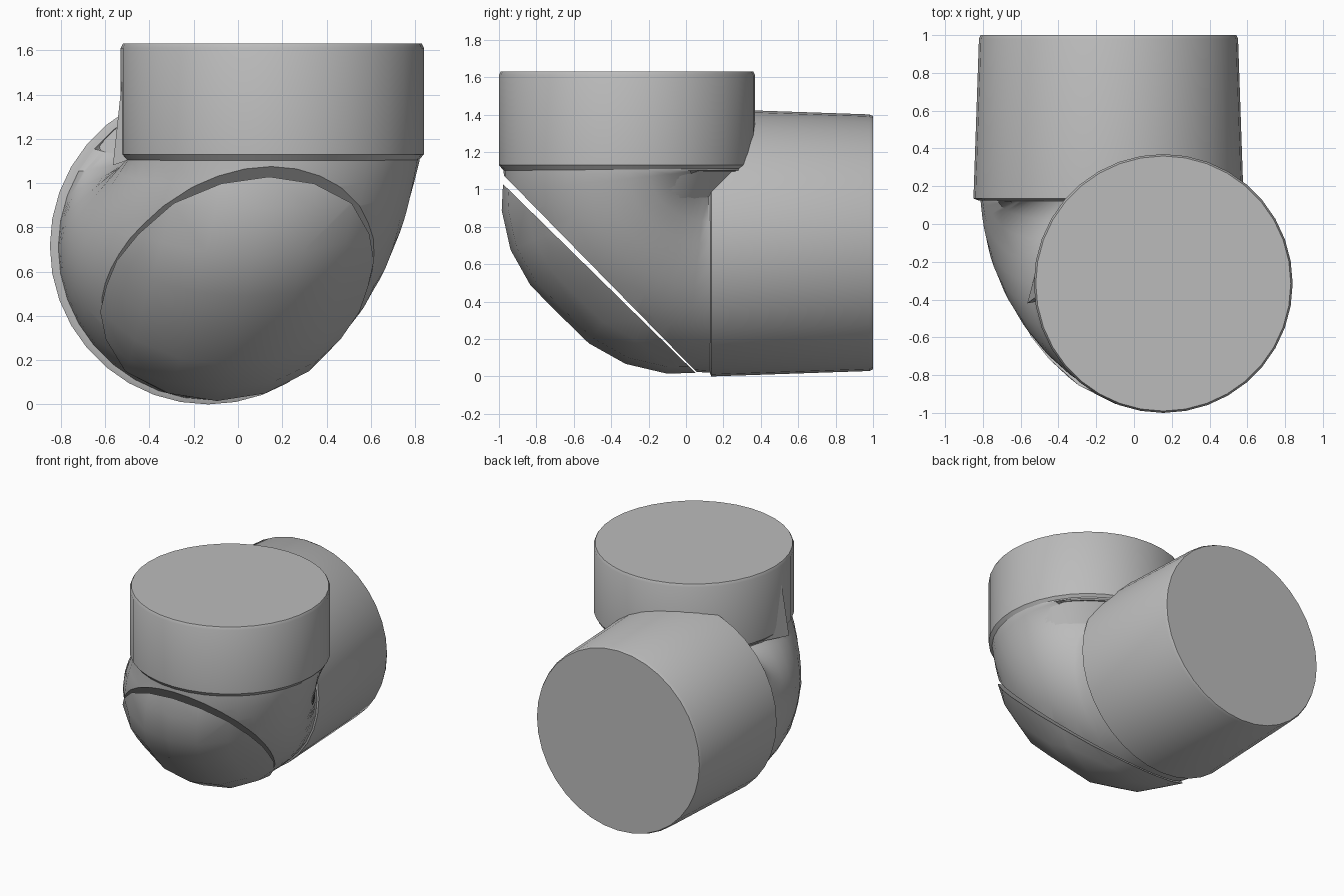
import bpy, bmesh, math
from mathutils import Vector

cube = bpy.data.objects.get("Cube")
if cube:
    bpy.data.objects.remove(cube, do_unlink=True)

grey = bpy.data.materials.new("plain grey")
grey.use_nodes = True
GREY = (0.5, 0.5, 0.5, 1)
grey.diffuse_color = GREY
grey.node_tree.nodes["Principled BSDF"].inputs["Base Color"].default_value = GREY


def finish(bm, name, angle=35):
    bmesh.ops.recalc_face_normals(bm, faces=bm.faces)
    mesh = bpy.data.meshes.new(name)
    bm.to_mesh(mesh)
    bm.free()
    mesh.materials.append(grey)
    ob = bpy.data.objects.new(name, mesh)
    bpy.context.collection.objects.link(ob)
    bpy.ops.object.select_all(action='DESELECT')
    ob.select_set(True)
    bpy.context.view_layer.objects.active = ob
    bpy.ops.object.shade_smooth_by_angle(angle=math.radians(angle))
    return ob


def loft(rings):
    """Closed skin through rings of points, capped at both ends."""
    bm = bmesh.new()
    loops = [[bm.verts.new(p) for p in ring] for ring in rings]
    n = len(loops[0])
    for a, b in zip(loops, loops[1:]):
        for i in range(n):
            j = (i + 1) % n
            bm.faces.new((a[i], a[j], b[j], b[i]))
    bm.faces.new(loops[0])
    bm.faces.new(loops[-1][::-1])
    return bm


def oval(centre, u, v, n=36):
    """Ring of points around a centre with two half-axes."""
    centre, u, v = Vector(centre), Vector(u), Vector(v)
    return [centre + u * math.sin(i * math.tau / n) + v * math.cos(i * math.tau / n)
            for i in range(n)]


def elbow(steps, n, bulge=0):
    """Skewed quarter bend, its ends sunk into the top and rear sockets."""
    rings = [oval((0.155, -0.31, 1.2), (0.665, 0, 0), (0, -0.665, 0), n)]
    for s in range(steps + 1):
        f = s / steps
        t = f * math.pi / 2
        c, d, mid = math.cos(t), math.sin(t), math.sin(2 * t)
        centre = (0.155 - 0.277 * f - 0.02 * mid, 0.12 - 0.43 * c, 1.1 - 0.39 * d)
        r = 0.665 + 0.025 * f
        wide = r * (1 + 0.08 * mid)
        out = r + bulge * (1.5 * abs(math.sin(4 * t)) + mid)
        rings.append(oval(centre, (wide, 0, 0), (0, -out * c, -out * d), n))
    rings.append(oval((-0.125, 0.25, 0.71), (0.685, 0, 0), (0, 0, -0.685), n))
    return loft(rings)


def slice_off(bm, point, normal):
    """Remove everything beyond a plane and close the cut."""
    geom = bm.verts[:] + bm.edges[:] + bm.faces[:]
    cut = bmesh.ops.bisect_plane(bm, geom=geom, plane_co=point, plane_no=normal,
                                 clear_outer=True)
    edges = [e for e in cut["geom_cut"] if isinstance(e, bmesh.types.BMEdge)]
    bmesh.ops.holes_fill(bm, edges=edges, sides=0)
    return bm


# Sockets, with narrow chamfers at their rims
finish(loft([oval((0.155, -0.315, z), (r, 0, 0), (0, r, 0)) for r, z in
             ((0.655, 1.095), (0.685, 1.13), (0.685, 1.61), (0.675, 1.63))]), "top_socket")
finish(loft([oval((-0.135, y, 0.715), (r, 0, 0), (0, 0, r)) for r, y in
             ((0.69, 0.125), (0.715, 0.135), (0.686, 0.98), (0.677, 1.0))]), "rear_socket")

# Bend, with a separate faceted cap across a tapering gap
finish(slice_off(elbow(14, 36), (0, 0.05, 0.03), (0, -1, -0.98)), "elbow_body")
finish(slice_off(elbow(8, 20, 0.02), (0, 0.04, 0.03), (0, 1, 1.02)), "elbow_cap", 30)

# Web that fills the inner corner between the sockets
finish(loft([oval((0.155, -0.315, 1.12), (0.66, 0, 0), (0, 0.655, 0)),
             oval((0.12, -0.27, 0.95), (0.64, 0, 0), (0, 0.49, 0)),
             oval((0, -0.2, 0.7), (0.62, 0, 0), (0, 0.36, 0))]), "inner_web", 60)

# Thin fin on the side of the top socket
fin = bmesh.new()
for p in ((-0.51, -0.38, 1.6), (-0.565, -0.42, 1.08), (-0.48, -0.1, 1.12), (-0.45, -0.4, 1.12)):
    fin.verts.new(p)
bmesh.ops.convex_hull(fin, input=fin.verts)
finish(fin, "side_fin")
